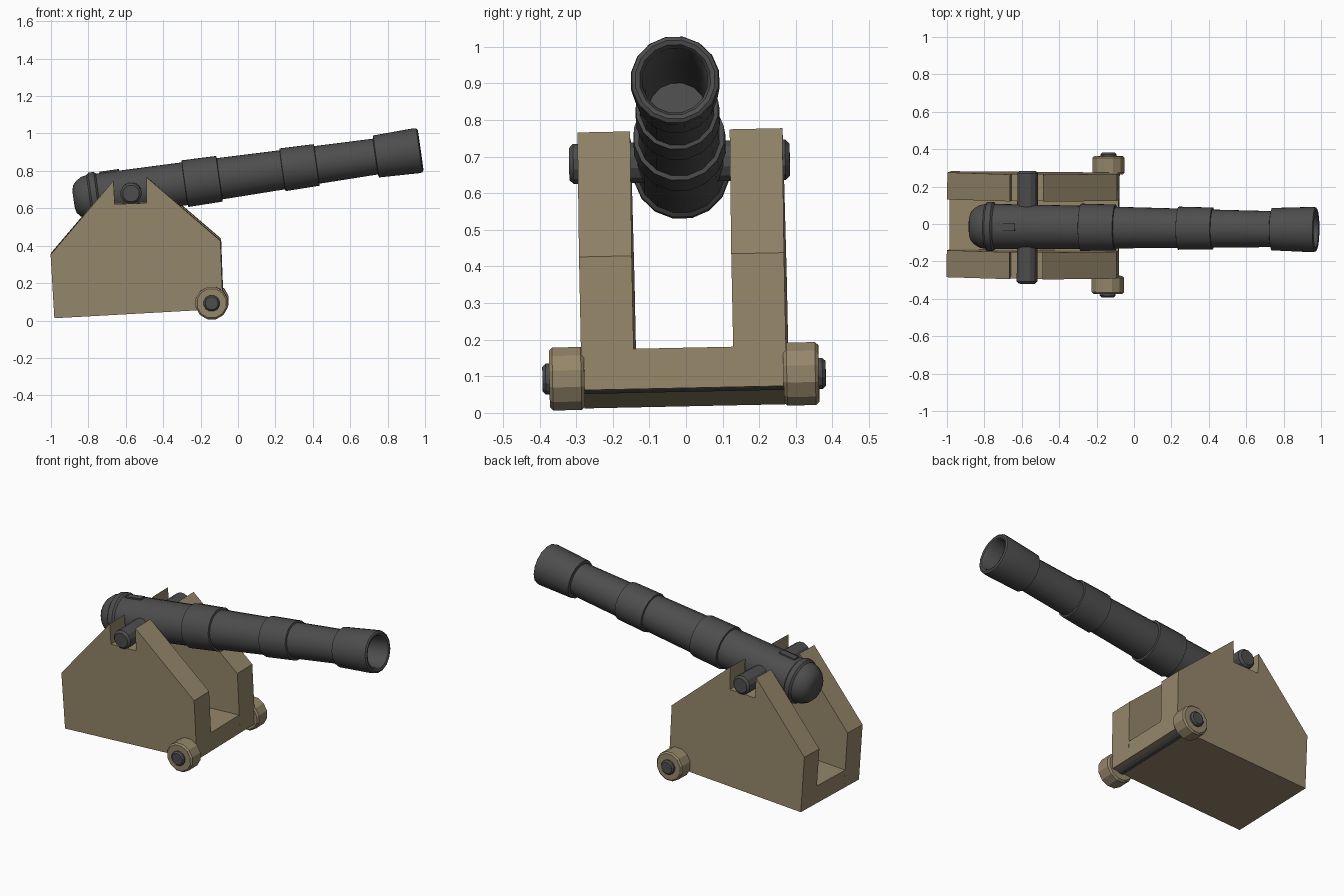
import bpy, bmesh, math
from mathutils import Matrix, Vector

if "Cube" in bpy.data.objects:
    bpy.data.objects.remove(bpy.data.objects["Cube"])


def material(name, color):
    m = bpy.data.materials.new(name)
    m.diffuse_color = color
    m.use_nodes = True
    m.node_tree.nodes["Principled BSDF"].inputs["Base Color"].default_value = m.diffuse_color
    return m


WOOD = material("wood", (0.30, 0.24, 0.145, 1))
IRON = material("iron", (0.075, 0.075, 0.075, 1))

# The whole cannon rests slightly rolled and turned
PIVOT = Matrix.Translation((-0.57, 0, 0))
LEAN = PIVOT @ Matrix.Rotation(math.radians(-0.4), 4, 'Z') @ Matrix.Rotation(math.radians(1.2), 4, 'X') @ PIVOT.inverted()
PITCH = math.radians(8.1)
BARREL = Matrix.Translation((-0.57, 0, 0.691)) @ Matrix.Rotation(-PITCH, 4, 'Y')


def finish(bm, name, mat, matrix=Matrix(), smooth=None):
    bmesh.ops.recalc_face_normals(bm, faces=bm.faces)
    bm.transform(LEAN @ matrix)
    mesh = bpy.data.meshes.new(name)
    bm.to_mesh(mesh)
    bm.free()
    mesh.materials.append(mat)
    ob = bpy.data.objects.new(name, mesh)
    bpy.context.collection.objects.link(ob)
    if smooth:
        bpy.ops.object.select_all(action='DESELECT')
        ob.select_set(True)
        bpy.context.view_layer.objects.active = ob
        bpy.ops.object.shade_smooth_by_angle(angle=math.radians(smooth))
    return ob


def lathe(name, profile, sides, mat, matrix=Matrix(), smooth=None):
    """Revolve (position, radius) pairs about the local x axis, capping both ends."""
    bm = bmesh.new()
    rings = []
    for s, r in profile:
        angles = [2 * math.pi * (i + 0.5) / sides for i in range(sides)]
        rings.append([bm.verts.new((s, r * math.cos(a), r * math.sin(a))) for a in angles])
    for a, b in zip(rings, rings[1:]):
        for i in range(sides):
            j = (i + 1) % sides
            bm.faces.new((a[i], a[j], b[j], b[i]))
    bm.faces.new(rings[0])
    bm.faces.new(rings[-1])
    return finish(bm, name, mat, matrix, smooth)


def extrude_y(name, outline, y0, y1, mat, matrix=Matrix()):
    """Extrude an (x, z) outline from y0 to y1."""
    bm = bmesh.new()
    face = bm.faces.new([bm.verts.new((x, y0, z)) for x, z in outline])
    new = bmesh.ops.extrude_face_region(bm, geom=[face])["geom"]
    bmesh.ops.translate(bm, vec=(0, y1 - y0, 0), verts=[v for v in new if isinstance(v, bmesh.types.BMVert)])
    return finish(bm, name, mat, matrix)


def rod(name, x, z, y0, y1, r, bevel, sides, mat, smooth=None):
    """Bevelled cylinder lying along y."""
    m = Matrix.Translation((x, 0, z)) @ Matrix.Rotation(math.pi / 2, 4, 'Z')
    prof = [(y0, r - bevel), (y0 + bevel, r), (y1 - bevel, r), (y1, r - bevel)]
    return lathe(name, prof, sides, mat, m, smooth)


# Barrel: domed breech, bands, muzzle swell and hollow bore
barrel_profile = [
    (-0.312, 0.045), (-0.305, 0.075), (-0.285, 0.098), (-0.255, 0.116), (-0.225, 0.122),
    (-0.215, 0.133), (-0.185, 0.133), (-0.175, 0.122),
    (0.288, 0.117), (0.29, 0.128), (0.475, 0.125), (0.477, 0.113),
    (0.815, 0.107), (0.817, 0.117), (1.0, 0.114), (1.002, 0.103),
    (1.318, 0.098), (1.322, 0.115), (1.54, 0.123), (1.556, 0.120), (1.562, 0.110),
    (1.558, 0.098), (1.545, 0.090), (1.30, 0.085), (0.93, 0.081),
]
lathe("barrel", barrel_profile, 16, IRON, BARREL, 35)

# Vent block on top of the breech
extrude_y("vent_block", [(-0.155, 0.10), (-0.05, 0.10), (-0.05, 0.127), (-0.155, 0.127)],
          -0.021, 0.021, IRON, BARREL)

# Trunnion through both cheeks
rod("trunnion", -0.57, 0.686, -0.305, 0.298, 0.057, 0.012, 12, IRON, 25)

# Carriage cheeks with trunnion notch
cheek = [(-0.98, 0.018), (-0.078, 0.068), (-0.092, 0.432), (-0.488, 0.772), (-0.486, 0.634),
         (-0.657, 0.628), (-0.664, 0.753), (-1.0, 0.358)]
for side, sign in (("left", 1), ("right", -1)):
    extrude_y(side + "_cheek", cheek, sign * 0.136, sign * 0.28, WOOD)
    # Front wheels
    y0, y1 = sorted((sign * 0.272, sign * 0.368))
    rod(side + "_wheel", -0.138, 0.1, y0, y1, 0.089, 0.009, 12, WOOD)

# Carriage floor between the cheeks
extrude_y("carriage_floor", [(-0.98, 0.018), (-0.078, 0.068), (-0.083, 0.178), (-0.986, 0.128)],
          -0.136, 0.136, WOOD)

# Axle
rod("axle", -0.138, 0.1, -0.387, 0.387, 0.044, 0.009, 12, IRON)
